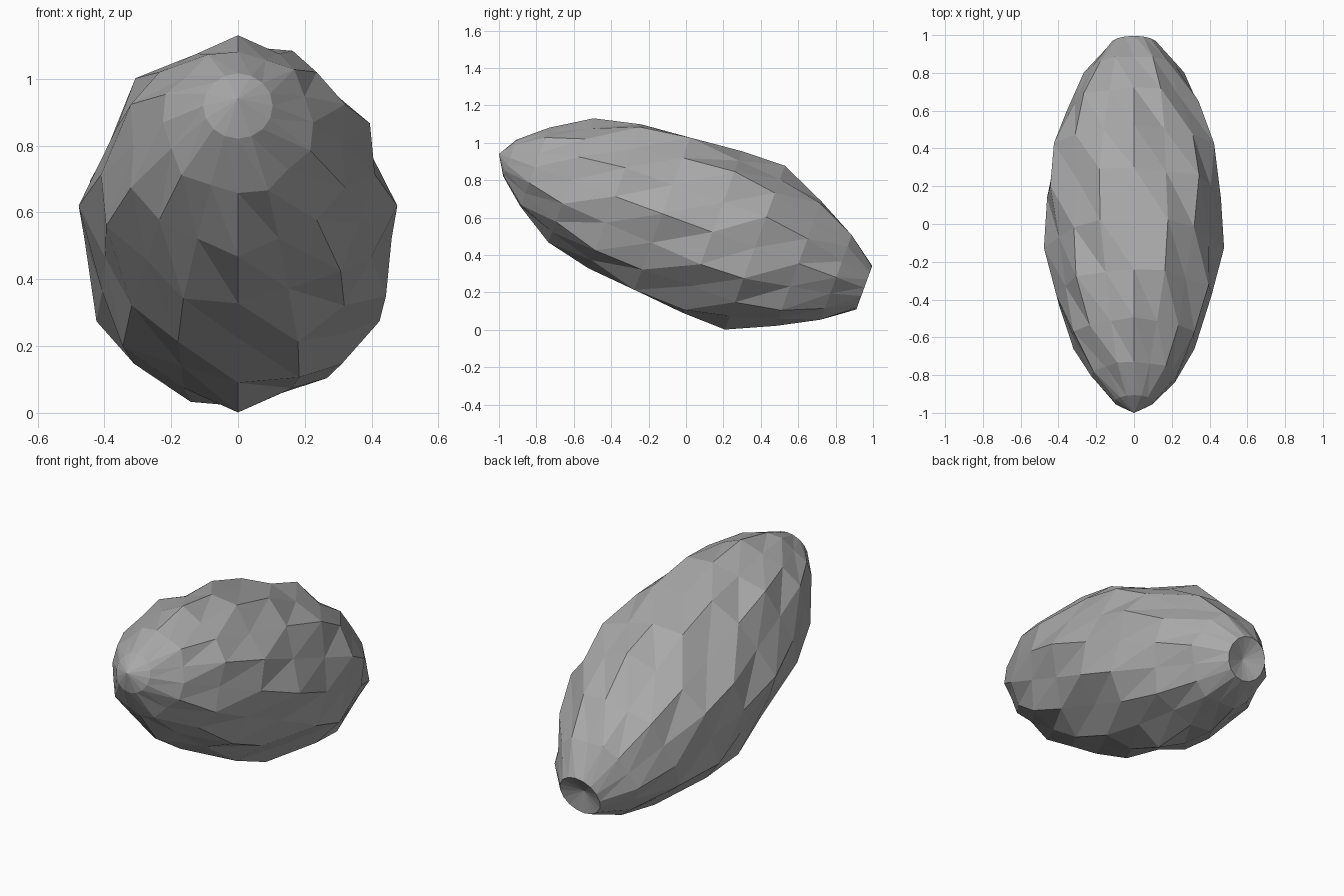
import bpy, bmesh, math
from mathutils import Vector

cube = bpy.data.objects.get("Cube")
if cube:
    bpy.data.objects.remove(cube)

# Plain grey shell
grey = bpy.data.materials.new("stone grey")
grey.use_nodes = True
colour = (0.4, 0.4, 0.4, 1)
grey.diffuse_color = colour
grey.node_tree.nodes["Principled BSDF"].inputs["Base Color"].default_value = colour

# Tilted long axis, from the nose down to the tail
SIDES = 16
TILT = math.radians(20.1)
NOSE = Vector((0, -1, 0.94))
ALONG = Vector((0, math.cos(TILT), -math.sin(TILT)))
UP = Vector((0, math.sin(TILT), math.cos(TILT)))
SIDE = Vector((1, 0, 0))

# Distance along the axis and mean radius of each ring
PROFILE = [(0.062, 0.104), (0.205, 0.225), (0.41, 0.333), (0.66, 0.41),
           (0.93, 0.45), (1.215, 0.46), (1.457, 0.44), (1.705, 0.355),
           (1.92, 0.25), (2.08, 0.124)]
LOBES, BUMP = 6, 0.06

bm = bmesh.new()
rings = []
for j, (dist, radius) in enumerate(PROFILE):
    # Six lobes that turn a quarter wave per ring; both end rings stay round
    bump = 0 if j in (0, len(PROFILE) - 1) else BUMP
    ring = []
    for s in range(SIDES):
        a = math.tau * s / SIDES
        r = radius * (1 + bump * math.cos(LOBES * a - math.pi / 2 * (j - 6)))
        ring.append(bm.verts.new(NOSE + ALONG * dist
                                 + (SIDE * math.sin(a) + UP * math.cos(a)) * r))
    rings.append(ring)

# Pointed nose and shallow dimpled tail
nose = bm.verts.new(NOSE)
tail = bm.verts.new(NOSE + ALONG * 2.04)
for s in range(SIDES):
    n = (s + 1) % SIDES
    bm.faces.new((nose, rings[0][n], rings[0][s]))
    bm.faces.new((tail, rings[-1][s], rings[-1][n]))
    # Triangular facets between neighbouring rings
    for front, back in zip(rings, rings[1:]):
        bm.faces.new((front[s], front[n], back[s]))
        bm.faces.new((front[n], back[n], back[s]))
bmesh.ops.recalc_face_normals(bm, faces=bm.faces)

mesh = bpy.data.meshes.new("faceted_pod")
bm.to_mesh(mesh)
bm.free()
mesh.materials.append(grey)
pod = bpy.data.objects.new("faceted_pod", mesh)
bpy.context.collection.objects.link(pod)
